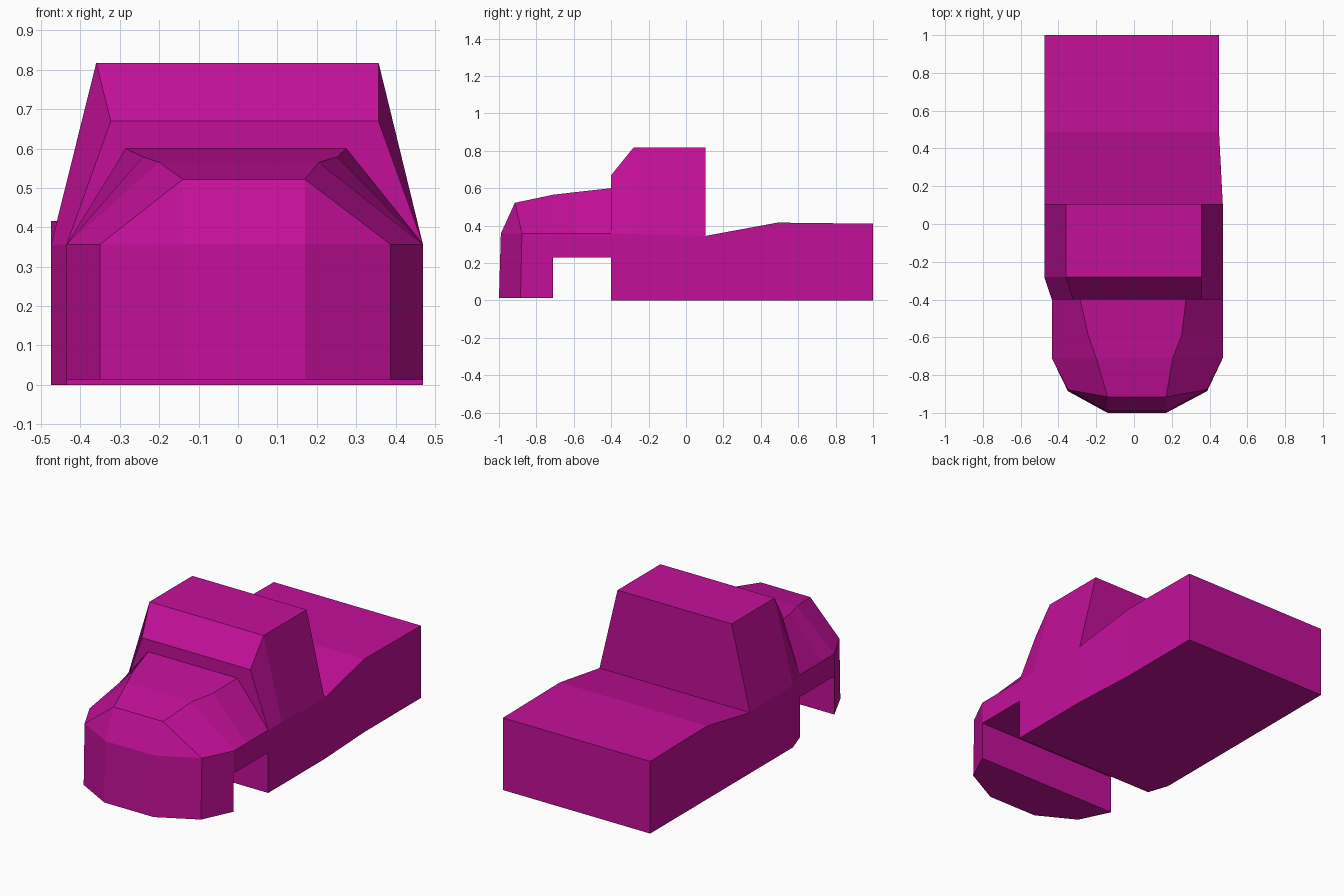
import bpy, bmesh

if "Cube" in bpy.data.objects:
    bpy.data.objects.remove(bpy.data.objects["Cube"])

paint = bpy.data.materials.new("magenta_paint")
paint.diffuse_color = (0.55, 0.005, 0.32, 1)
paint.use_nodes = True
paint.node_tree.nodes["Principled BSDF"].inputs["Base Color"].default_value = paint.diffuse_color


def section(low, waist, top):
    """Six-point section; each level is (left x, right x, y, z)."""
    levels = (low, waist, top)
    return ([(l, y, z) for l, r, y, z in levels]
            + [(r, y, z) for l, r, y, z in reversed(levels)])


def loft(name, rings, cap_front=False, cap_back=False):
    """Skin a row of sections running from front to back."""
    bm = bmesh.new()
    rows = [[bm.verts.new(p) for p in ring] for ring in rings]
    for a, b in zip(rows, rows[1:]):
        for i in range(6):
            j = (i + 1) % 6
            bm.faces.new((a[i], a[j], b[j], b[i]))
    for wanted, r, step in ((cap_front, rows[0], 1), (cap_back, rows[-1], -1)):
        if wanted:
            for quad in ((0, 5, 4, 1), (1, 4, 3, 2)):
                bm.faces.new([r[k] for k in quad[::step]])
    # collapse coincident points where levels meet
    bmesh.ops.remove_doubles(bm, verts=bm.verts, dist=0.0005)
    bmesh.ops.dissolve_degenerate(bm, dist=0.0005, edges=bm.edges)
    mesh = bpy.data.meshes.new(name)
    bm.to_mesh(mesh)
    bm.free()
    mesh.materials.append(paint)
    obj = bpy.data.objects.new(name, mesh)
    bpy.context.collection.objects.link(obj)
    return obj


# Shared seams: hood to cab, cab to bed
L, R, W = -0.435, 0.47, 0.357
hood_end = section((L, R, -0.4, 0.23), (L, R, -0.4, W), (-0.285, 0.275, -0.4, 0.60))
cab_end = section((-0.475, R, 0.105, 0), (-0.475, R, 0.105, 0.345), (-0.36, 0.357, 0.105, 0.818))


def bed_section(right, y, z):
    rim = (-0.475, right, y, z)
    return section((-0.475, right, y, 0), rim, rim)


# Hood with rounded nose and wheel cut-out behind it
hood_top = (-0.20, 0.205, -0.71, 0.565)
nose_top = (-0.14, 0.17, -0.915, 0.522)
loft("hood", [
    section((-0.14, 0.17, -1.0, 0.012), (-0.14, 0.17, -0.99, W), nose_top),
    section((-0.35, 0.387, -0.885, 0.012), (-0.35, 0.387, -0.877, W), nose_top),
    section((L, R, -0.71, 0.012), (L, R, -0.71, W), hood_top),
    section((L, R, -0.71, 0.23), (L, R, -0.71, W), hood_top),
    section((L, R, -0.59, 0.23), (L, R, -0.59, W), (-0.242, 0.252, -0.59, 0.579)),
    hood_end,
], cap_front=True)

# Cab with sloped windscreen
loft("cab", [
    hood_end,
    section((L, R, -0.4, 0), (L, R, -0.4, W), (-0.323, 0.357, -0.4, 0.67)),
    section((-0.475, R, -0.28, 0), (-0.475, R, -0.28, 0.355), (-0.36, 0.357, -0.28, 0.818)),
    cab_end,
])

# Cargo bed, including the rear wall of the cab
loft("bed", [
    cab_end,
    bed_section(R, 0.105, 0.345),
    bed_section(0.45, 0.49, 0.416),
    bed_section(0.45, 1.0, 0.41),
], cap_back=True)
